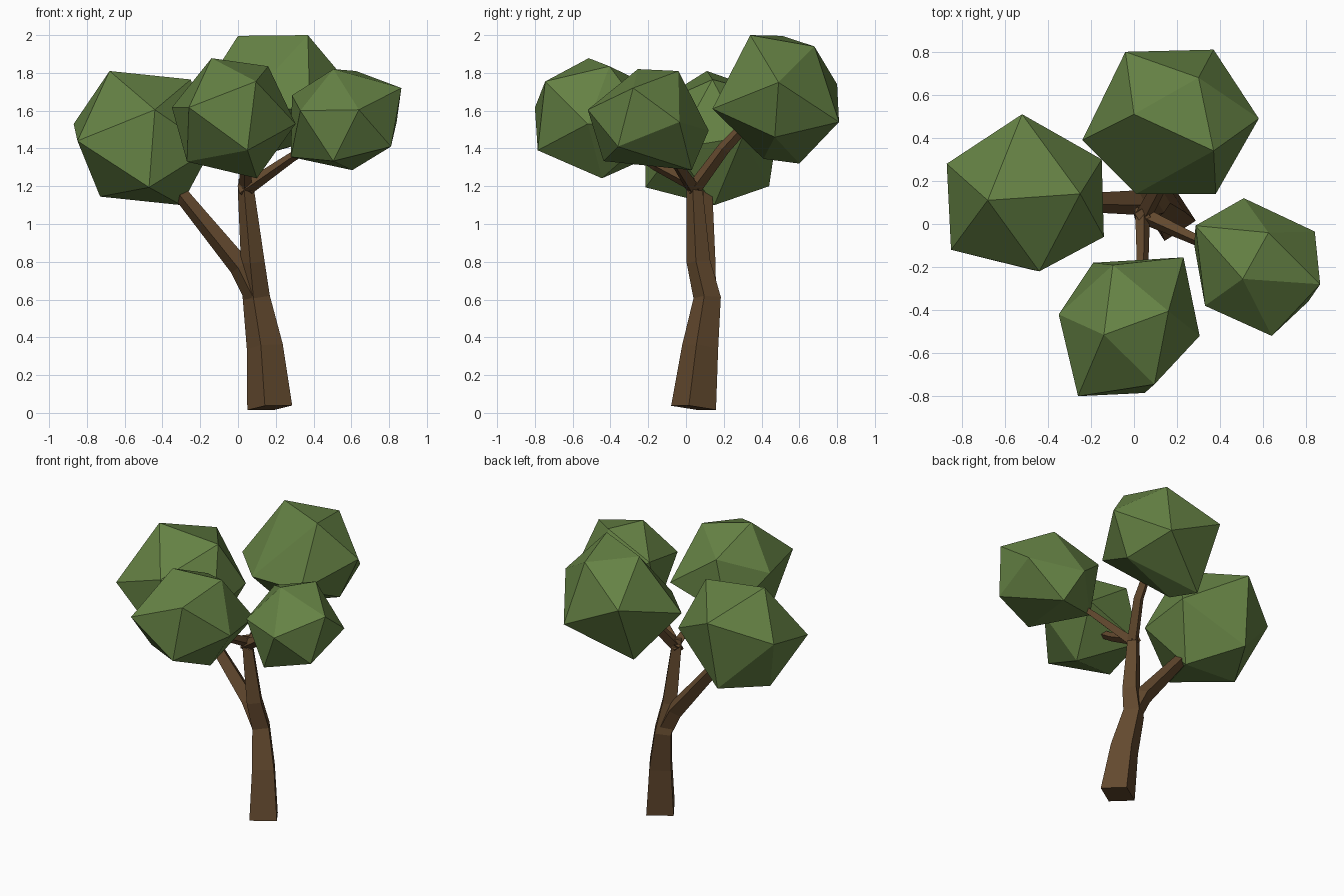
import bpy
import bmesh
from math import cos, sin, pi, radians
from mathutils import Vector, Matrix

cube = bpy.data.objects.get("Cube")
if cube:
    bpy.data.objects.remove(cube, do_unlink=True)


def material(name, rgb):
    mat = bpy.data.materials.new(name)
    mat.use_nodes = True
    mat.diffuse_color = (*rgb, 1)
    mat.node_tree.nodes["Principled BSDF"].inputs["Base Color"].default_value = (*rgb, 1)
    return mat


bark = material("bark_brown", (0.127, 0.068, 0.028))
leaf = material("leaf_green", (0.130, 0.222, 0.058))


def finish(bm, name, mat):
    """Turn a bmesh into a flat-shaded object."""
    bmesh.ops.recalc_face_normals(bm, faces=bm.faces)
    mesh = bpy.data.meshes.new(name)
    bm.to_mesh(mesh)
    bm.free()
    mesh.materials.append(mat)
    obj = bpy.data.objects.new(name, mesh)
    bpy.context.collection.objects.link(obj)
    return obj


def limb(name, path, turn=-12):
    """Four-sided tapering tube through (x, y, z, radius) points."""
    bm = bmesh.new()
    points = [Vector(p[:3]) for p in path]
    rings = []
    for i, p in enumerate(points):
        along = points[min(i + 1, len(points) - 1)] - points[max(i - 1, 0)]
        frame = Vector((0, 0, 1)).rotation_difference(along)
        angles = [radians(turn) + k * pi / 2 for k in range(4)]
        rings.append([bm.verts.new(p + frame @ (Vector((cos(a), sin(a), 0)) * path[i][3]))
                      for a in angles])
    for low, high in zip(rings, rings[1:]):
        for k in range(4):
            n = (k + 1) % 4
            bm.faces.new((low[k], low[n], high[n], high[k]))
    bm.faces.new(rings[0])
    bm.faces.new(rings[-1])
    return finish(bm, name, bark)


def crown(name, centre, corners, pulls):
    """Skewed icosahedron set by three corners of one face, then a few
    corners are pulled out of place to make it irregular."""
    bm = bmesh.new()
    bmesh.ops.create_icosphere(bm, subdivisions=1, radius=1)
    bm.faces.ensure_lookup_table()
    source = Matrix([v.co for v in bm.faces[0].verts]).transposed()
    target = Matrix(corners).transposed()
    skew = target @ source.inverted()
    for v in bm.verts:
        v.co = skew @ v.co + Vector(centre)
    free = list(bm.verts)
    for spot in map(Vector, pulls):
        nearest = min(free, key=lambda v: (v.co - spot).length)
        nearest.co = spot
        free.remove(nearest)
    return finish(bm, name, leaf)


# Trunk, leaning and bending as it rises
limb("trunk", [(0.168, 0.04, 0.027, 0.122), (0.142, 0.075, 0.35, 0.098),
               (0.097, 0.112, 0.61, 0.074), (0.078, 0.066, 0.8, 0.064),
               (0.042, 0.045, 1.18, 0.044), (0.04, 0.04, 1.24, 0.038)])

# Branches reaching into the crowns
limb("right_branch", [(0.09, 0.10, 0.62, 0.06), (0.01, 0.1, 0.775, 0.058),
                      (-0.28, 0.1, 1.13, 0.042), (-0.38, 0.11, 1.26, 0.038)])
limb("back_branch", [(0.04, 0.03, 1.17, 0.04), (0.13, 0.2, 1.40, 0.034),
                     (0.16, 0.34, 1.55, 0.028)])
limb("front_branch", [(0.04, 0.07, 1.19, 0.036), (0.04, -0.16, 1.31, 0.028),
                      (0.02, -0.34, 1.43, 0.024)])
limb("left_branch", [(0.02, 0.05, 1.17, 0.04), (0.28, -0.07, 1.35, 0.026),
                     (0.44, -0.14, 1.45, 0.022)])

# Leaf crowns
crown("right_crown", (-0.49, 0.13, 1.455),
      [(-0.19, -0.02, 0.355), (0.24, 0.01, 0.31), (0.05, -0.35, 0.15)],
      [(-0.52, 0.51, 1.67), (-0.15, 0.3, 1.46), (-0.87, 0.28, 1.53),
       (-0.85, -0.12, 1.44), (-0.14, -0.06, 1.4), (-0.55, 0.44, 1.2)])
crown("back_crown", (0.17, 0.47, 1.66),
      [(-0.17, 0.04, 0.336), (0.13, 0.21, 0.28), (0.2, -0.13, 0.34)],
      [(0.05, 0.41, 1.345), (-0.02, 0.6, 1.32), (0.45, 0.47, 1.46), (0.37, 0.81, 1.54),
       (-0.04, 0.8, 1.74), (0.38, 0.14, 1.61), (0.01, 0.14, 1.61),
       (-0.24, 0.39, 1.62), (0.58, 0.49, 1.75)])
crown("front_crown", (-0.02, -0.48, 1.56),
      [(-0.12, -0.035, 0.318), (0.18, 0.075, 0.275), (0.115, -0.265, 0.195)],
      [(0.23, -0.155, 1.5), (0.305, -0.52, 1.53), (-0.26, -0.8, 1.617),
       (-0.19, -0.18, 1.36), (-0.27, -0.56, 1.33), (0.05, -0.785, 1.39),
       (-0.35, -0.42, 1.617)])
crown("left_crown", (0.575, -0.2, 1.55),
      [(-0.07, -0.055, 0.27), (0.29, -0.08, 0.17), (0.065, -0.32, 0.055)],
      [(0.625, -0.04, 1.81), (0.81, -0.36, 1.41), (0.33, -0.38, 1.6),
       (0.84, -0.035, 1.54), (0.605, 0.03, 1.285), (0.28, -0.1, 1.355)])
